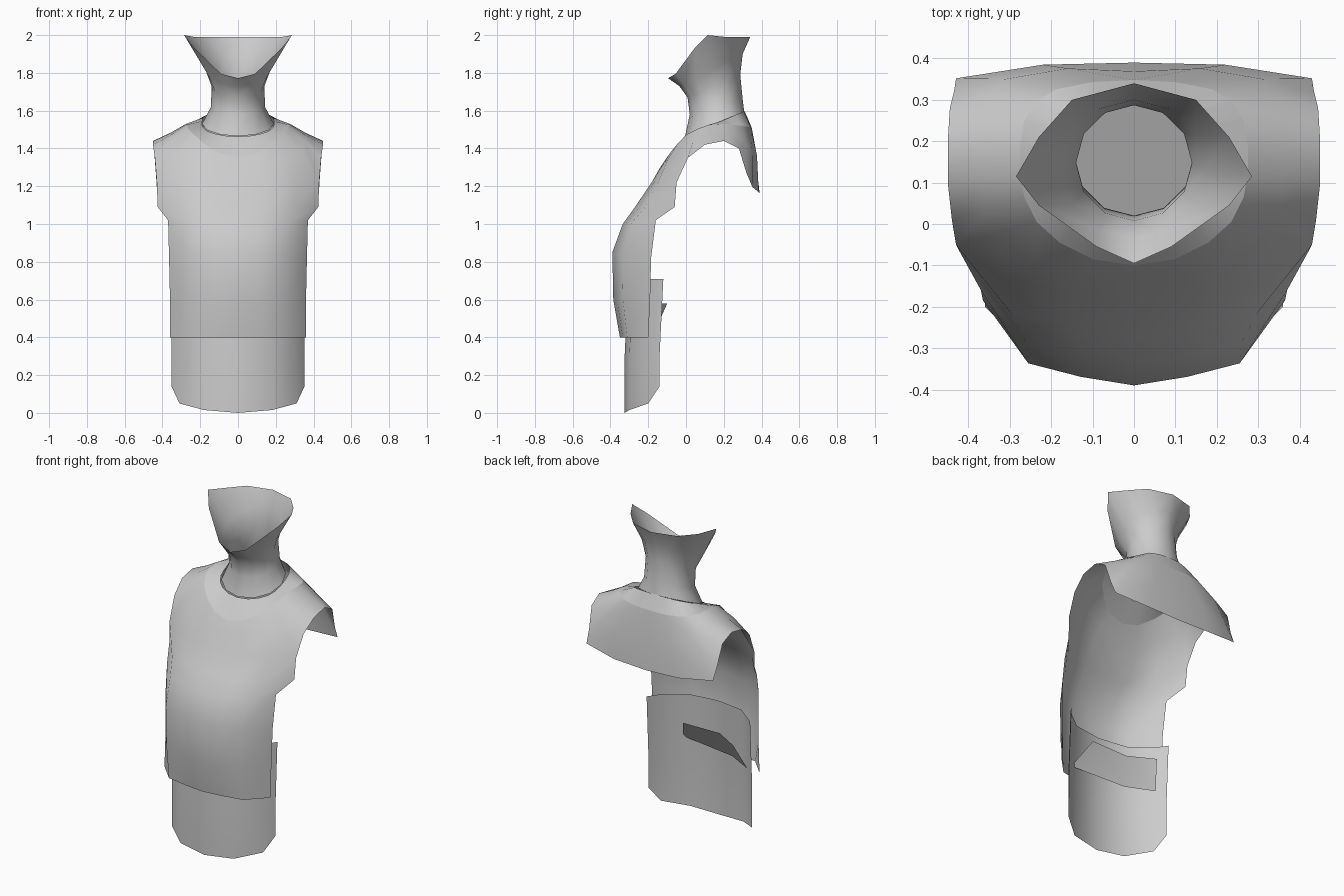
import bpy, bmesh, math
from mathutils import Vector

cube = bpy.data.objects.get("Cube")
if cube:
    bpy.data.objects.remove(cube)

grey = bpy.data.materials.new("plain grey cloth")
grey.use_nodes = True
grey.diffuse_color = (0.6, 0.6, 0.6, 1)
grey.node_tree.nodes["Principled BSDF"].inputs["Base Color"].default_value = (0.6, 0.6, 0.6, 1)


def loft(name, sheets, pivot, mirror=True, cap=False):
    """Skin sheets of point rows into one open surface facing away from the pivot."""
    bm = bmesh.new()
    for rows in sheets:
        grid = [[bm.verts.new(p) for p in row] for row in rows]
        for a, b in zip(grid, grid[1:]):
            for i in range(len(a) - 1):
                bm.faces.new((a[i], a[i + 1], b[i + 1], b[i]))
        if cap:
            bm.faces.new(grid[0])
    bmesh.ops.remove_doubles(bm, verts=bm.verts, dist=0.0005)
    bmesh.ops.recalc_face_normals(bm, faces=bm.faces)
    bm.normal_update()
    facing = sum((f.calc_center_median() - Vector(pivot)).dot(f.normal) * f.calc_area()
                 for f in bm.faces)
    if facing < 0:
        bmesh.ops.reverse_faces(bm, faces=bm.faces)
    mesh = bpy.data.meshes.new(name)
    bm.to_mesh(mesh)
    bm.free()
    mesh.materials.append(grey)
    obj = bpy.data.objects.new(name, mesh)
    bpy.context.collection.objects.link(obj)
    if mirror:
        obj.modifiers.new("Mirror", "MIRROR").use_clip = True
    bpy.ops.object.select_all(action="DESELECT")
    obj.select_set(True)
    bpy.context.view_layer.objects.active = obj
    bpy.ops.object.shade_smooth_by_angle(angle=math.radians(60))


# Vest front panel: rows of (z centre, y centre, half width, z edge, y edge)
front = []
for zc, yc, w, ze, ye in [(.40, -.35, .36, .40, -.20), (.60, -.385, .36, .60, -.19),
                          (.85, -.39, .365, .82, -.185), (1.0, -.335, .37, 1.02, -.16),
                          (1.09, -.27, .425, 1.09, -.06), (1.22, -.182, .43, 1.22, -.05)]:
    front.append([(w * t, yc + (ye - yc) * f, zc + (ze - zc) * f)
                  for t, f in [(0, 0), (.35, .1), (.7, .26), (1, 1)]])

# Yoke: from the neckline out to the chest, armhole and back hem
neckline = [Vector(p) for p in [
    (0, -.1, 1.355), (.1, -.085, 1.375), (.18, -.045, 1.425), (.235, .005, 1.475),
    (.265, .065, 1.505), (.275, .12, 1.525), (.275, .19, 1.53), (.265, .25, 1.525),
    (.235, .295, 1.52), (.19, .325, 1.515), (.1, .343, 1.51), (0, .348, 1.51)]]
outer = [Vector(p) for p in front[-1] + [
    (.44, .01, 1.35), (.45, .1, 1.42), (.45, .2, 1.44), (.445, .28, 1.4),
    (.435, .32, 1.27), (.43, .352, 1.195), (.22, .385, 1.168), (0, .39, 1.16)]]
lift = [.005, .01, .02, .03, .015, -.005, -.005, .005, .035, .04, .02, .01]
middle = [(a + b) / 2 + Vector((0, .012 if a.y > .28 and a.x else 0, d))
          for a, b, d in zip(neckline, outer, lift)]
loft("vest", [front, [outer, middle, neckline]], (0, .1, 1))

# Collar band rising from the neckline to the neck
inner = []
for p in neckline:
    y = .16 + (p.y - .16) * (.65 if p.y < .16 else .8)
    inner.append((p.x * .69, y, 1.467 + .42 * y))
loft("collar", [[neckline, inner]], (0, .15, 1.3))


# Neck tube: rings of (half width, y front, y back, z front, z back), then a flared rim
def ring(w, y0, y1, z0, z1):
    pts = []
    for i in range(7):
        a = math.pi * i / 6
        k = (1 - math.cos(a)) / 2
        pts.append((w * math.sin(a) if 0 < i < 6 else 0, y0 + (y1 - y0) * k, z0 + (z1 - z0) * k))
    return pts


rim = [(0, -.095, 1.772), (.09, -.055, 1.795), (.23, .045, 1.93), (.285, .115, 2.0),
       (.23, .21, 1.99), (.15, .3, 1.99), (0, .34, 1.99)]
loft("neck_tube", [[ring(.19, -.005, .308, 1.465, 1.595), ring(.143, .02, .3, 1.58, 1.66),
                    ring(.14, .008, .287, 1.67, 1.79), ring(.172, -.035, .3, 1.73, 1.9), rim]],
     (0, .15, 1.7), cap=True)

# Lower apron with rounded bottom corners
columns = [(0, -.325, 0), (.18, -.3, .015), (.31, -.2, .05), (.352, -.14, .14)]
apron = [[(x, y, z) for x, y, z in columns]]
for z, shift in [(.3, 0), (.71, .02)]:
    apron.append([(x, y + shift, z) for x, y, _ in columns])
loft("apron", [apron], (0, .2, .35))

# Tilted strap inside the apron
loft("inner_strap", [[[(-.3, -.17, .42), (-.14, -.25, .425), (.217, -.285, .44)],
                      [(-.25, -.10, .578), (-.1, -.185, .58), (.147, -.18, .58)]]],
     (0, -.6, .5), mirror=False)
